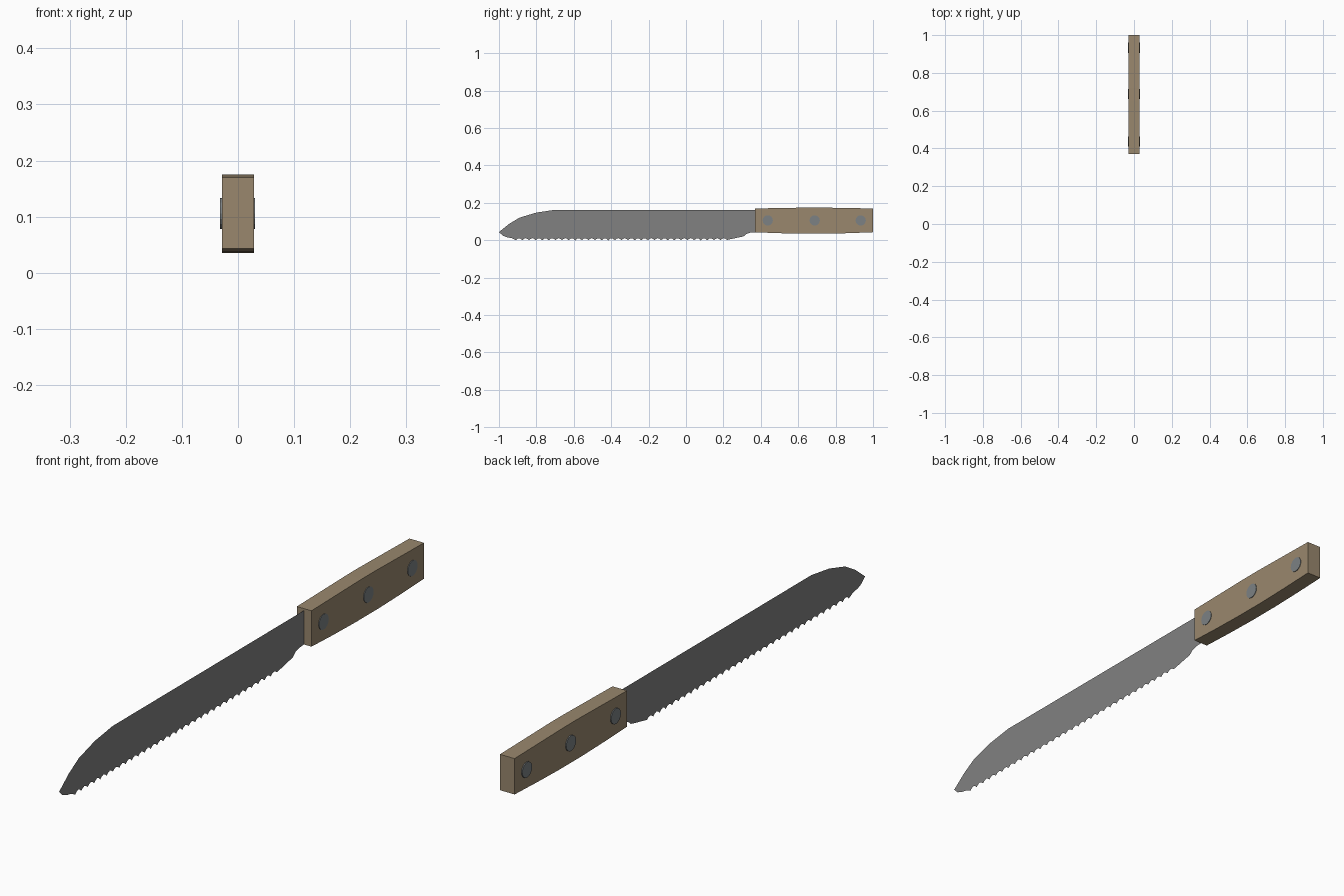
import bpy, bmesh, math

cube = bpy.data.objects.get("Cube")
if cube:
    bpy.data.objects.remove(cube, do_unlink=True)


def material(name, colour):
    m = bpy.data.materials.new(name)
    m.use_nodes = True
    m.diffuse_color = (*colour, 1)
    m.node_tree.nodes["Principled BSDF"].inputs["Base Color"].default_value = (*colour, 1)
    return m


def plate(name, outline, x0, x1, mat):
    """Side outline of (y, z) points at x0, extruded to x1 when they differ."""
    bm = bmesh.new()
    face = bm.faces.new([bm.verts.new((x0, y, z)) for y, z in outline])
    if x1 != x0:
        new = bmesh.ops.extrude_face_region(bm, geom=[face])["geom"]
        moved = [v for v in new if isinstance(v, bmesh.types.BMVert)]
        bmesh.ops.translate(bm, verts=moved, vec=(x1 - x0, 0, 0))
        bmesh.ops.recalc_face_normals(bm, faces=bm.faces)
    mesh = bpy.data.meshes.new(name)
    bm.to_mesh(mesh)
    bm.free()
    mesh.materials.append(mat)
    obj = bpy.data.objects.new(name, mesh)
    bpy.context.collection.objects.link(obj)
    return obj


steel = material("blade steel", (0.22, 0.22, 0.22))
wood = material("handle wood", (0.32, 0.245, 0.155))
rivet_steel = material("rivet steel", (0.20, 0.22, 0.23))

# Blade: paper-thin sheet with a curved tip, scalloped edge and notched heel
spine = [(0.38, 0.163), (-0.70, 0.163), (-0.80, 0.148), (-0.89, 0.121),
         (-0.945, 0.088), (-1.0, 0.044)]
belly = [(-0.98, 0.025), (-0.96, 0.017), (-0.93, 0.011)]
heel = [(0.295, 0.018), (0.31, 0.022), (0.325, 0.035), (0.345, 0.041), (0.38, 0.043)]
teeth = 32
start, end = -0.91, 0.22
pitch = (end - start) / teeth
edge = []
for i in range(teeth):
    for t in (0, 0.25, 0.5, 0.75):
        edge.append((start + (i + t) * pitch, 0.011 * math.sin(math.pi * t)))
edge.append((end, 0.002))
plate("blade", spine + belly + edge + heel, -0.001, -0.001, steel)

# Handle: block that swells slightly towards its middle
handle = [(0.37, 0.043), (0.49, 0.038), (0.62, 0.035), (0.75, 0.035), (0.87, 0.038),
          (1.0, 0.043), (1.0, 0.17), (0.72, 0.175), (0.65, 0.175), (0.37, 0.17)]
plate("handle", handle, -0.0285, 0.0285, wood)

# Rivets: pins passing right through the handle
for label, y in (("front", 0.437), ("middle", 0.688), ("rear", 0.934)):
    ring = [(y + 0.0275 * math.cos(a), 0.106 + 0.0275 * math.sin(a))
            for a in (math.tau * k / 16 for k in range(16))]
    plate(label + "_rivet", ring, -0.032, 0.0305, rivet_steel)
